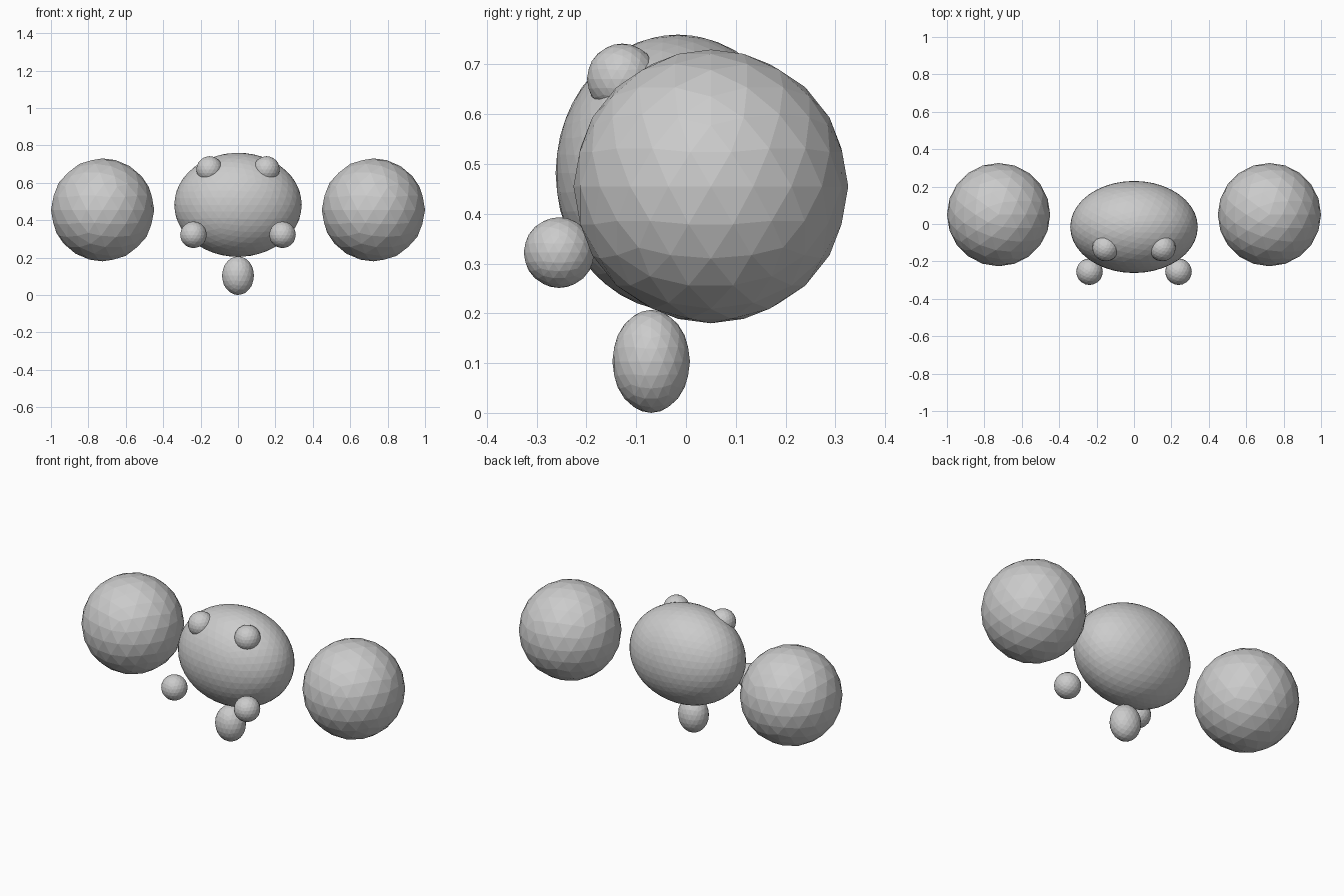
import bpy

if "Cube" in bpy.data.objects:
    bpy.data.objects.remove(bpy.data.objects["Cube"])


def ball(name, loc, radii, subdiv=3):
    """Flat-shaded faceted ellipsoid."""
    bpy.ops.mesh.primitive_ico_sphere_add(subdivisions=subdiv, radius=1, location=loc)
    ob = bpy.context.object
    ob.name = name
    ob.scale = radii
    bpy.ops.object.transform_apply(location=False, rotation=False, scale=True)
    return ob


# Central body and the small drop under it
ball("body", (0, -0.016, 0.482), (0.341, 0.246, 0.278), 4)
ball("lower_knob", (0, -0.07, 0.1035), (0.0855, 0.078, 0.1035))

# Paired parts on either side
for side, s in (("left", -1), ("right", 1)):
    ball("side_ball_" + side, (s * 0.724, 0.05, 0.455), (0.276, 0.276, 0.275))
    ball("eye_" + side, (s * 0.152, -0.128, 0.671), (0.071, 0.071, 0.071))
    ball("front_knob_" + side, (s * 0.238, -0.255, 0.322), (0.071, 0.071, 0.071))
